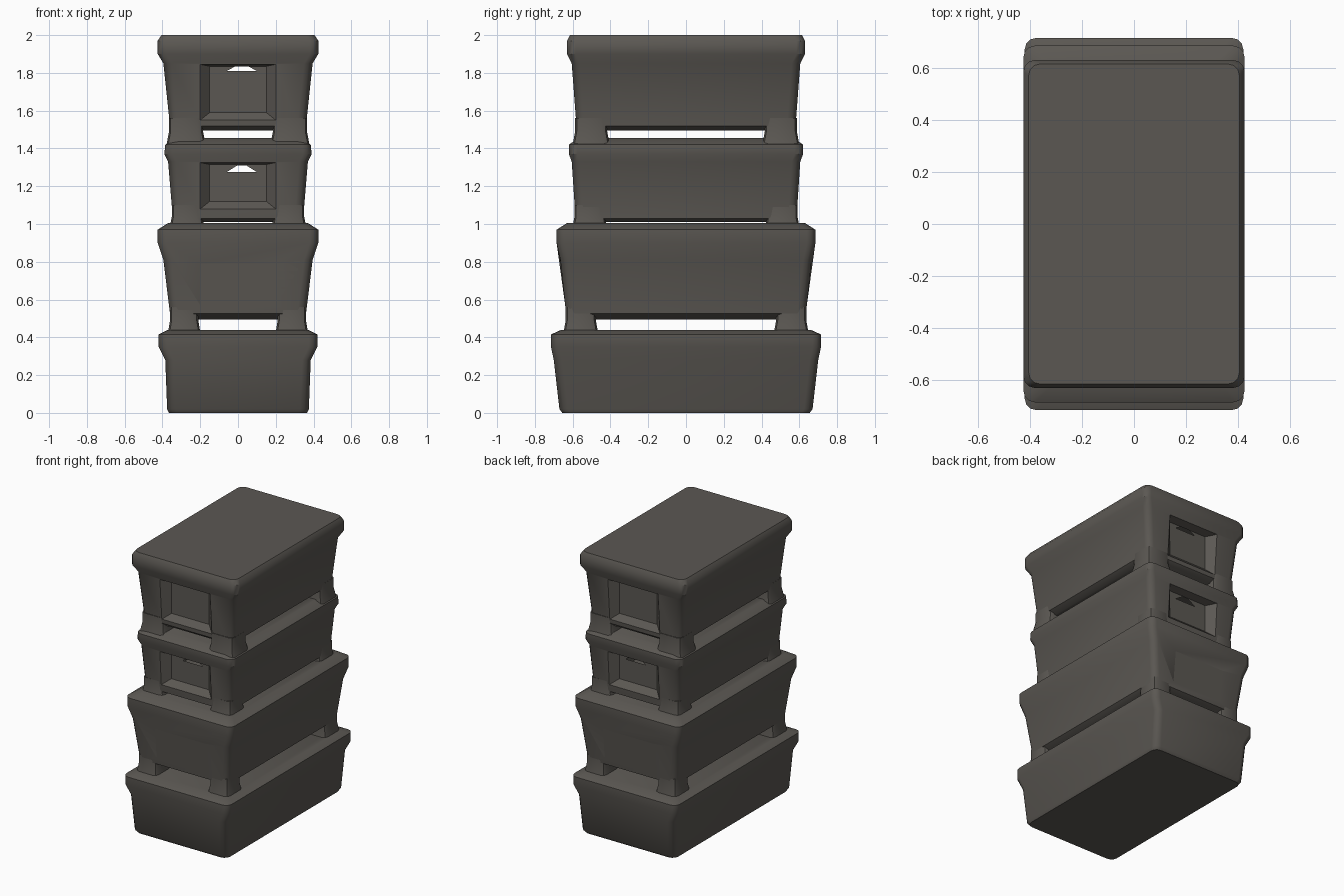
import bpy, bmesh, math
from mathutils import Vector

if "Cube" in bpy.data.objects:
    bpy.data.objects.remove(bpy.data.objects["Cube"])

grey = bpy.data.materials.new("dark warm grey")
grey.diffuse_color = (0.105, 0.097, 0.086, 1)
grey.use_nodes = True
grey.node_tree.nodes["Principled BSDF"].inputs["Base Color"].default_value = grey.diffuse_color


def ring(bm, hx, hy, z, r, steps=3):
    """Rounded rectangle of vertices at height z."""
    vs = []
    for k, (sx, sy) in enumerate([(1, 1), (-1, 1), (-1, -1), (1, -1)]):
        for i in range(steps + 1):
            a = math.pi / 2 * (k + i / steps)
            vs.append(bm.verts.new((sx * (hx - r) + r * math.cos(a),
                                    sy * (hy - r) + r * math.sin(a), z)))
    return vs


def loft(bm, rings):
    """Skin successive rings and cap both ends."""
    for a, b in zip(rings, rings[1:]):
        n = len(a)
        for i in range(n):
            j = (i + 1) % n
            bm.faces.new((a[i], a[j], b[j], b[i]))
    bm.faces.new(list(reversed(rings[0])))
    bm.faces.new(rings[-1])
    bm.normal_update()


def finish(bm, name):
    me = bpy.data.meshes.new(name)
    bm.to_mesh(me)
    bm.free()
    ob = bpy.data.objects.new(name, me)
    bpy.context.collection.objects.link(ob)
    me.materials.append(grey)
    bpy.context.view_layer.objects.active = ob
    ob.select_set(True)
    bpy.ops.object.shade_smooth_by_angle(angle=math.radians(35))
    ob.select_set(False)
    return ob


def place(face, x0, x1, z0, z1, y, top=1.0):
    """Move the corners of an end panel to a rectangle, top edge scaled by top."""
    c = face.calc_center_median()
    mid = (x0 + x1) / 2
    for v in face.verts:
        up = v.co.z > c.z
        x = x0 if v.co.x < c.x else x1
        v.co = Vector((mid + (x - mid) * top if up else x, y, z1 if up else z0))


def bin_part(name, profile, panel=None, slot=None, depth=0.05):
    """Tapered bin; profile rows are (half width, half length, z)."""
    bm = bmesh.new()
    loft(bm, [ring(bm, hx, hy, z, 0.045) for hx, hy, z in profile])
    if panel:
        ends = [f for f in bm.faces if abs(f.normal.y) > 0.9
                and profile[1][2] < f.calc_center_median().z < profile[3][2]
                and f.calc_area() > 0.05]
        for f in ends:
            s = 1 if f.normal.y > 0 else -1
            y = f.calc_center_median().y
            # Recessed end panel, its frame following the sloping wall
            lo, hi = profile[1], profile[2]
            slope = (hi[1] - lo[1]) / (hi[2] - lo[2])
            bmesh.ops.inset_individual(bm, faces=[f], thickness=0.03)
            place(f, -0.2, 0.2, *panel, y)
            for v in f.verts:
                v.co.y = s * (lo[1] + slope * (v.co.z - lo[2]))
            bmesh.ops.inset_individual(bm, faces=[f], thickness=0.015)
            place(f, -0.15, 0.15, panel[0] + 0.04, panel[1] - 0.01, y - s * depth)
            # Open hand slot, narrower at the top
            if slot:
                bmesh.ops.inset_individual(bm, faces=[f], thickness=0.02)
                place(f, -0.06, 0.1, *slot, y - s * depth, 0.3)
                bm.faces.remove(f)
    finish(bm, name)


# Stack of four bins
bin_part("bottom_bin", [(0.365, 0.655, 0.0), (0.375, 0.67, 0.02), (0.385, 0.70, 0.28),
                        (0.42, 0.715, 0.35), (0.42, 0.715, 0.415), (0.37, 0.66, 0.44)])
bin_part("second_bin", [(0.32, 0.58, 0.495), (0.36, 0.635, 0.525), (0.395, 0.665, 0.81),
                        (0.425, 0.685, 0.90), (0.425, 0.685, 0.97), (0.37, 0.63, 1.005)],
         (0.57, 0.79))
bin_part("third_bin", [(0.31, 0.55, 1.01), (0.345, 0.585, 1.03), (0.37, 0.605, 1.33),
                       (0.39, 0.62, 1.37), (0.385, 0.62, 1.42), (0.33, 0.57, 1.455)],
         (1.08, 1.325), (1.275, 1.31))
bin_part("top_bin", [(0.32, 0.55, 1.495), (0.36, 0.58, 1.52), (0.395, 0.605, 1.85),
                     (0.425, 0.63, 1.90), (0.425, 0.63, 1.97), (0.405, 0.615, 2.0)],
         (1.55, 1.845), (1.81, 1.84))


def corner_posts(name, hx, hy, z0, z1, wx, wy):
    """Four flared posts joining one bin to the next; hx, hy is the outer corner."""
    for sx, side in ((-1, "left"), (1, "right")):
        for sy, end in ((-1, "front"), (1, "back")):
            bm = bmesh.new()
            zm = (z0 + z1) / 2
            loft(bm, [ring(bm, wx * k, wy * k, z, 0.03, 2)
                      for k, z in ((1.15, z0), (1.0, zm), (1.0, z1))])
            bmesh.ops.translate(bm, verts=bm.verts,
                                vec=(sx * (hx - wx), sy * (hy - wy), 0))
            finish(bm, f"{name}_{end}_{side}")


corner_posts("lower_post", 0.36, 0.637, 0.42, 0.56, 0.075, 0.08)
corner_posts("middle_post", 0.35, 0.59, 0.98, 1.10, 0.08, 0.08)
corner_posts("upper_post", 0.365, 0.587, 1.42, 1.56, 0.09, 0.085)
